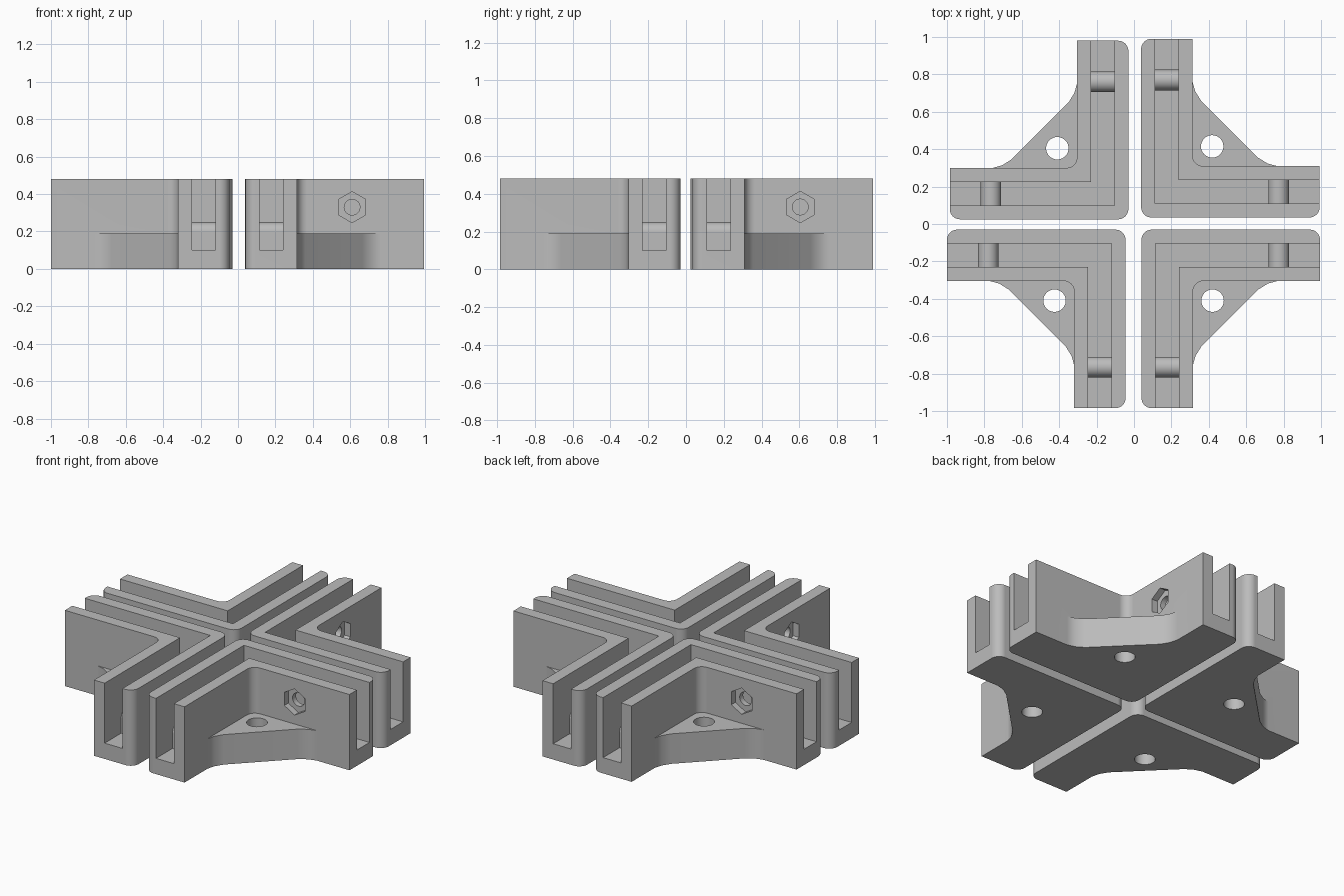
import bpy, bmesh, math
from mathutils import Matrix, Vector

cube = bpy.data.objects.get("Cube")
if cube:
    bpy.data.objects.remove(cube, do_unlink=True)

LEG, WIDTH, HEIGHT = 0.955, 0.275, 0.48
SLOT_IN, SLOT_OUT, FLOOR = 0.075, 0.20, 0.10
BOLT_POS, BOLT_Z = 0.57, 0.33

grey = bpy.data.materials.new("plain_grey")
grey.use_nodes = True
color = (0.5, 0.5, 0.5, 1)
grey.diffuse_color = color
grey.node_tree.nodes["Principled BSDF"].inputs["Base Color"].default_value = color

# Axis maps for profiles extruded upward, along x and along y
ALONG_Z = Matrix.Identity(4)
ALONG_X = Matrix(((0, 0, 1, 0), (1, 0, 0, 0), (0, 1, 0, 0), (0, 0, 0, 1)))
ALONG_Y = Matrix(((1, 0, 0, 0), (0, 0, 1, 0), (0, 1, 0, 0), (0, 0, 0, 1)))


def prism(name, points, low, high, axes=ALONG_Z):
    bm = bmesh.new()
    base = bm.faces.new([bm.verts.new((p[0], p[1], low)) for p in points])
    top = bmesh.ops.extrude_face_region(bm, geom=[base])["geom"]
    verts = [v for v in top if isinstance(v, bmesh.types.BMVert)]
    bmesh.ops.translate(bm, verts=verts, vec=(0, 0, high - low))
    bm.transform(axes)
    bmesh.ops.recalc_face_normals(bm, faces=bm.faces)
    mesh = bpy.data.meshes.new(name)
    bm.to_mesh(mesh)
    bm.free()
    mesh.materials.append(grey)
    obj = bpy.data.objects.new(name, mesh)
    bpy.context.collection.objects.link(obj)
    return obj


def circle(a, b, radius, count, start=0, sweep=math.tau):
    return [(a + radius * math.cos(start + sweep * i / count),
             b + radius * math.sin(start + sweep * i / count)) for i in range(count)]


def rounded(corners, radius, steps=8):
    # Corners are (x, y, round?) with square angles
    out = []
    for i, (x, y, soft) in enumerate(corners):
        p = Vector((x, y))
        if not soft:
            out.append(p)
            continue
        u = (Vector(corners[i - 1][:2]) - p).normalized()
        v = (Vector(corners[(i + 1) % len(corners)][:2]) - p).normalized()
        for s in range(steps + 1):
            t = math.pi / 2 * s / steps
            out.append(p + radius * (u + v - v * math.cos(t) - u * math.sin(t)))
    return out


def combine(target, tool, operation):
    tool.hide_render = True
    mod = target.modifiers.new(tool.name, 'BOOLEAN')
    mod.operation, mod.solver, mod.object = operation, 'EXACT', tool
    graph = bpy.context.evaluated_depsgraph_get()
    mesh = bpy.data.meshes.new_from_object(target.evaluated_get(graph))
    target.modifiers.clear()
    target.data = mesh
    bpy.data.objects.remove(tool, do_unlink=True)


# L-shaped body with softened outer corners and inner fillet
outline = [(0, 0, True), (LEG, 0, True), (LEG, WIDTH, False),
           (WIDTH, WIDTH, True), (WIDTH, LEG, False), (0, LEG, True)]
body = prism("corner_bracket", rounded(outline, 0.055), 0, HEIGHT)

# Low gusset plate across the inside of the corner
half = [(0.24, 0.24), (0.725, 0.24), (0.725, WIDTH), (0.675, 0.289), (0.625, 0.32)]
gusset = half + [(y, x) for x, y in reversed(half[1:])]
combine(body, prism("gusset", gusset, 0, 0.19), 'UNION')

# Panel slot running along both legs
end = LEG + 0.1
slot = [(SLOT_IN, SLOT_IN), (end, SLOT_IN), (end, SLOT_OUT),
        (SLOT_OUT, SLOT_OUT), (SLOT_OUT, end), (SLOT_IN, end)]
combine(body, prism("slot_cutter", slot, FLOOR, HEIGHT + 0.1), 'DIFFERENCE')

# Vertical mounting hole through the gusset
combine(body, prism("mounting_cutter", circle(0.38, 0.38, 0.06, 32), -0.1, 0.3), 'DIFFERENCE')

for axes in (ALONG_X, ALONG_Y):
    # Round-topped rib on the slot floor
    rib = [(0.68, 0.05), (0.79, 0.05)] + circle(0.735, 0.195, 0.055, 16, 0, math.pi) + [(0.68, 0.195)]
    combine(body, prism("slot_rib", rib, SLOT_IN - 0.02, SLOT_OUT + 0.02, axes), 'UNION')
    # Bolt hole through both walls and hexagonal nut recess
    bolt = circle(BOLT_POS, BOLT_Z, 0.042, 24)
    combine(body, prism("bolt_cutter", bolt, -0.1, WIDTH + 0.1, axes), 'DIFFERENCE')
    nut = circle(BOLT_POS, BOLT_Z, 0.083, 6, math.pi / 2)
    combine(body, prism("nut_cutter", nut, WIDTH - 0.04, WIDTH + 0.1, axes), 'DIFFERENCE')

# Smooth fillets, crisp edges
bpy.ops.object.select_all(action='DESELECT')
body.select_set(True)
bpy.context.view_layer.objects.active = body
bpy.ops.object.shade_smooth_by_angle(angle=math.radians(30))

# Four brackets turned around the centre
places = [("back_left", 0.038, 0.035), ("back_right", -0.03, 0.025),
          ("front_right", -0.045, -0.03), ("front_left", 0.04, -0.03)]
for i, (side, x, y) in enumerate(places):
    bracket = body if i == 0 else body.copy()
    if i:
        bpy.context.collection.objects.link(bracket)
    bracket.name = side + "_corner_bracket"
    bracket.location = (x, y, 0)
    bracket.rotation_euler.z = i * math.pi / 2
    normals = bracket.modifiers.new("even_shading", 'WEIGHTED_NORMAL')
    normals.keep_sharp = True
